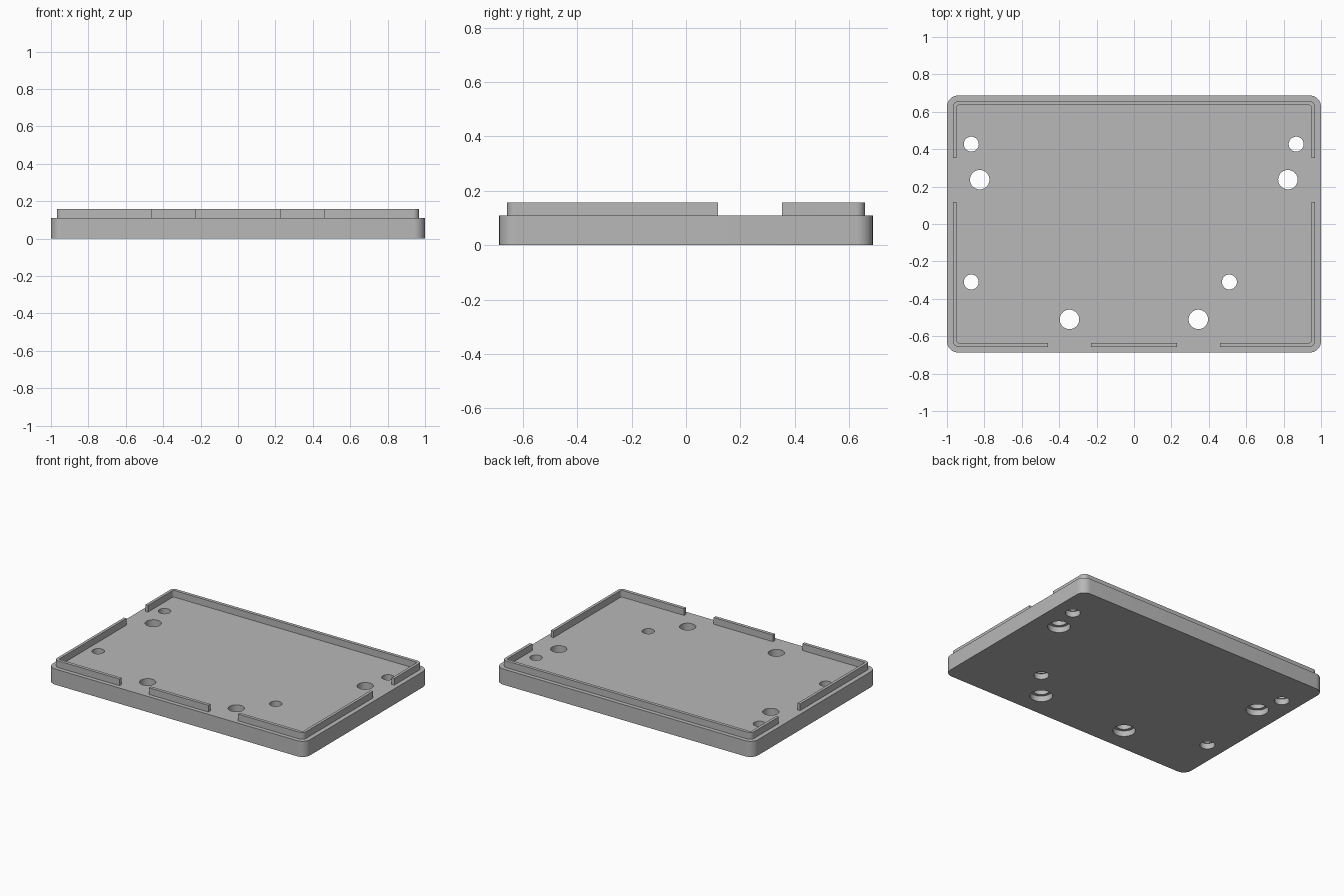
import bpy, bmesh, math

if "Cube" in bpy.data.objects:
    bpy.data.objects.remove(bpy.data.objects["Cube"], do_unlink=True)

GREY = (0.48, 0.48, 0.48, 1)
mat = bpy.data.materials.new("plain grey")
mat.use_nodes = True
mat.diffuse_color = GREY
mat.node_tree.nodes["Principled BSDF"].inputs["Base Color"].default_value = GREY

TOP, LIP_TOP = 0.11, 0.157


def rounded_outline(hx, hy, r, steps=10):
    """Counter-clockwise outline of a rounded rectangle."""
    pts = []
    for q, (sx, sy) in enumerate([(1, 1), (-1, 1), (-1, -1), (1, -1)]):
        for i in range(steps + 1):
            a = math.pi / 2 * (q + i / steps)
            pts.append((sx * (hx - r) + r * math.cos(a), sy * (hy - r) + r * math.sin(a)))
    return pts


def prism(name, outline, z0, z1):
    bm = bmesh.new()
    low = [bm.verts.new((x, y, z0)) for x, y in outline]
    high = [bm.verts.new((x, y, z1)) for x, y in outline]
    bm.faces.new(low[::-1])
    bm.faces.new(high)
    for i in range(len(low)):
        j = (i + 1) % len(low)
        bm.faces.new((low[i], low[j], high[j], high[i]))
    me = bpy.data.meshes.new(name)
    bm.to_mesh(me)
    bm.free()
    me.materials.append(mat)
    ob = bpy.data.objects.new(name, me)
    bpy.context.collection.objects.link(ob)
    return ob


def cylinder(x, y, r, z0, z1):
    ring = [(x + r * math.cos(math.tau * i / 40), y + r * math.sin(math.tau * i / 40)) for i in range(40)]
    return prism("hole_cutter", ring, z0, z1)


def box(x0, x1, y0, y1):
    return prism("gap_cutter", [(x0, y0), (x1, y0), (x1, y1), (x0, y1)], TOP - 0.05, LIP_TOP + 0.05)


def cut(target, cutters):
    for c in cutters:
        mod = target.modifiers.new("cut", 'BOOLEAN')
        mod.operation, mod.solver, mod.object = 'DIFFERENCE', 'EXACT', c
    bpy.context.view_layer.update()
    graph = bpy.context.evaluated_depsgraph_get()
    mesh = bpy.data.meshes.new_from_object(target.evaluated_get(graph))
    target.modifiers.clear()
    target.data = mesh
    for c in cutters:
        bpy.data.objects.remove(c, do_unlink=True)
    bpy.ops.object.select_all(action='DESELECT')
    target.select_set(True)
    bpy.context.view_layer.objects.active = target
    bpy.ops.object.shade_smooth_by_angle(angle=math.radians(30))


# Base plate with stepped screw holes, wider underneath
plate = prism("base_plate", rounded_outline(1.0, 0.687, 0.06), 0, TOP)
small = [(-0.87, 0.427), (0.867, 0.427), (-0.87, -0.31), (0.51, -0.31)]
large = [(-0.825, 0.237), (0.823, 0.237), (-0.345, -0.51), (0.344, -0.51)]
holes = []
for spots, r, wide in ((small, 0.04, 0.048), (large, 0.052, 0.072)):
    for x, y in spots:
        holes.append(cylinder(x, y, r, -0.05, TOP + 0.05))
        holes.append(cylinder(x, y, wide, -0.05, 0.04))
cut(plate, holes)

# Raised locating lip, interrupted at the front and both sides
lip = prism("locating_lip", rounded_outline(0.968, 0.658, 0.032), TOP, LIP_TOP)
inside = prism("inside_cutter", rounded_outline(0.948, 0.635, 0.012), TOP - 0.05, LIP_TOP + 0.05)
gaps = [inside]
for s in (-1, 1):
    gaps.append(box(min(s * 0.23, s * 0.46), max(s * 0.23, s * 0.46), -0.75, -0.6))
    gaps.append(box(s * 0.97 - 0.1, s * 0.97 + 0.1, 0.117, 0.353))
cut(lip, gaps)
